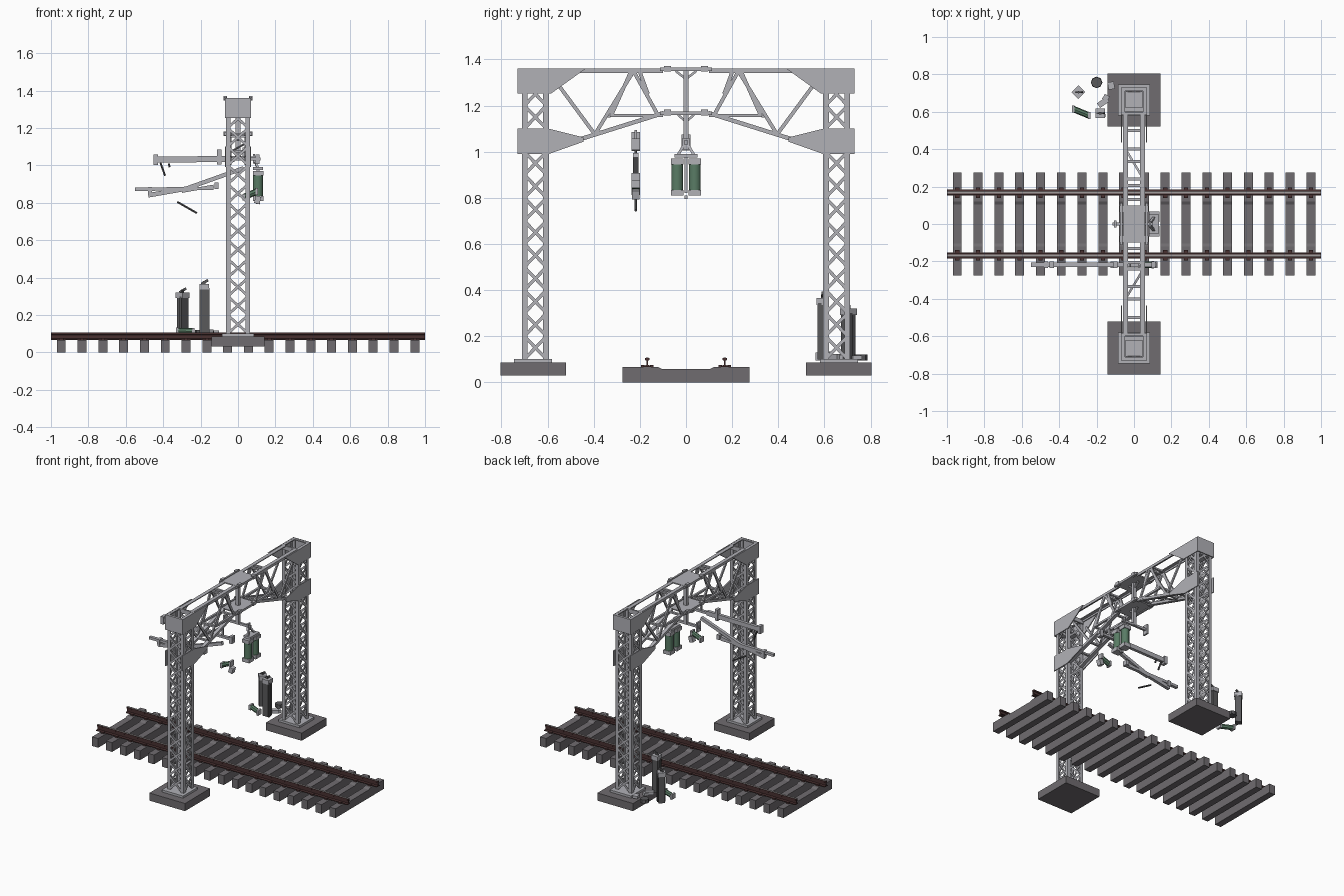
import bpy, bmesh, math
from mathutils import Matrix, Vector

cube = bpy.data.objects.get("Cube")
if cube:
    bpy.data.objects.remove(cube, do_unlink=True)


def material(name, *rgb):
    m = bpy.data.materials.new(name)
    m.use_nodes = True
    m.diffuse_color = (*rgb, 1)
    m.node_tree.nodes["Principled BSDF"].inputs["Base Color"].default_value = (*rgb, 1)
    return m


STEEL = material("light steel", 0.44, 0.44, 0.47)
CONCRETE = material("dark concrete", 0.16, 0.15, 0.16)
RUST = material("rusty rail", 0.065, 0.03, 0.03)
POLISHED = material("worn rail top", 0.36, 0.34, 0.34)
GREEN = material("green ceramic", 0.10, 0.20, 0.13)
DARK = material("dark casing", 0.10, 0.10, 0.105)


class Part:
    """Collects simple solids into one named object."""

    def __init__(self, name, mat):
        self.name, self.mat, self.bm = name, mat, bmesh.new()

    def box(self, center, size, turn=0, tilt=0):
        m = (Matrix.Translation(center) @ Matrix.Rotation(math.radians(turn), 4, 'Z')
             @ Matrix.Rotation(math.radians(tilt), 4, 'Y') @ Matrix.Diagonal((*size, 1)))
        bmesh.ops.create_cube(self.bm, size=1, matrix=m)

    def bar(self, p, q, width, depth, normal=(1, 0, 0), sides=0):
        p, q = Vector(p), Vector(q)
        d = (q - p).normalized()
        n = Vector(normal)
        n = (n - d * n.dot(d)).normalized()
        rot = Matrix((d.cross(n), n, d)).transposed().to_4x4()
        rot = Matrix.Translation((p + q) / 2) @ rot
        length = (q - p).length
        if sides:
            bmesh.ops.create_cone(self.bm, cap_ends=True, segments=sides, radius1=width / 2,
                                  radius2=depth / 2, depth=length, matrix=rot)
        else:
            bmesh.ops.create_cube(self.bm, size=1, matrix=rot @ Matrix.Diagonal((width, depth, length, 1)))

    def prism(self, outline, x0, x1):
        """Extrudes a (y, z) outline along x."""
        face = self.bm.faces.new([self.bm.verts.new((x0, y, z)) for y, z in outline])
        out = bmesh.ops.extrude_face_region(self.bm, geom=[face])["geom"]
        verts = [v for v in out if isinstance(v, bmesh.types.BMVert)]
        bmesh.ops.translate(self.bm, verts=verts, vec=(x1 - x0, 0, 0))

    def done(self, mirror="", smooth=False):
        bmesh.ops.recalc_face_normals(self.bm, faces=self.bm.faces[:])
        mesh = bpy.data.meshes.new(self.name)
        self.bm.to_mesh(mesh)
        self.bm.free()
        mesh.materials.append(self.mat)
        ob = bpy.data.objects.new(self.name, mesh)
        bpy.context.scene.collection.objects.link(ob)
        if mirror:
            mod = ob.modifiers.new("Mirror", 'MIRROR')
            mod.use_axis = ["x" in mirror, "y" in mirror, False]
            mod.use_mirror_merge = False
        if smooth:
            bpy.ops.object.select_all(action='DESELECT')
            ob.select_set(True)
            bpy.context.view_layer.objects.active = ob
            bpy.ops.object.shade_smooth_by_angle(angle=math.radians(40))
        return ob


# Track: sleepers with a lowered middle, rails and clips
sleepers, clips = Part("sleepers", CONCRETE), Part("rail_clips", RUST)
for i in range(18):
    x = -0.945 + i * 0.1112
    sleepers.prism([(-.275, 0), (.275, 0), (.275, .066), (.12, .066), (.105, .058),
                    (-.105, .058), (-.12, .066), (-.275, .066)], x - .024, x + .024)
    for y in (.148, .188):
        clips.box((x, y, .07), (.022, .016, .012))
sleepers.done()
clips.done("y")
rail = Part("rails", RUST)
half = [(.016, .066), (.016, .071), (.004, .075), (.004, .094), (.009, .097), (.009, .106)]
rail.prism([(.168 + y, z) for y, z in half] + [(.168 - y, z) for y, z in reversed(half)], -1, 1)
rail.done("y")
tread = Part("rail_treads", POLISHED)
tread.box((0, .168, .1065), (2, .012, .002))
tread.done("y")

# Tower footings
YC, YO, YI, XH = -.653, -.711, -.595, .065
footing = Part("footings", CONCRETE)
footing.box((0, -.663, .058), (.284, .284, .055))
footing.done("y")
base = Part("tower_base_plates", STEEL)
base.box((0, -.663, .093), (.17, .165, .016))
base.done("y")

# Towers: angle-iron corner posts and crossed lacing on four sides
posts, lacing = Part("tower_posts", STEEL), Part("tower_lacing", STEEL)
for y, s in ((YO, 1), (YI, -1)):
    posts.box((XH - .003, y + s * .012, .725), (.006, .024, 1.25))
    posts.box((XH - .012, y + s * .003, .725), (.024, .006, 1.25))
for i in range(12):
    z0, z1 = .1 + i * .1, .2 + i * .1
    lacing.bar((XH - .004, YO + .01, z0), (XH - .004, YI - .01, z1), .014, .005)
    lacing.bar((XH - .009, YI - .01, z0), (XH - .009, YO + .01, z1), .014, .005)
    for y in (YO + .004, YI - .004):
        lacing.bar((-XH + .01, y, z0), (XH - .01, y, z1), .014, .005, (0, 1, 0))
posts.done("xy")
lacing.done("xy")

# Gusset plates joining towers to the beam, and the boxed tower heads
gusset = Part("gusset_plates", STEEL)
gusset.prism([(-.73, 1.36), (-.435, 1.36), (-.585, 1.252), (-.73, 1.252)], .063, .07)
gusset.prism([(-.73, 1.1), (-.595, 1.1), (-.445, 1.062), (-.445, 1.043),
              (-.595, .99), (-.73, .99)], .063, .07)
gusset.done("xy")
head = Part("tower_heads", STEEL)
head.box((0, -.727, 1.306), (.14, .006, .108))
head.box((0, -.592, 1.345), (.13, .012, .03))
head.box((0, -.665, 1.256), (.09, .09, .008))
for x in (-.058, .058):
    head.box((x, -.66, 1.355), (.022, .13, .008))
head.box((0, -.72, 1.355), (.13, .02, .008))
head.done("y")

# Beam: chords and web members, one quarter mirrored
chords, web = Part("beam_chords", STEEL), Part("beam_web", STEEL)
chords.box((.046, -.345, 1.357), (.026, .49, .006))
chords.box((.056, -.345, 1.35), (.006, .49, .018))
chords.bar((.046, -.6, 1.01), (.046, -.1, 1.167), .018, .024)
chords.box((.052, -.215, 1.157), (.014, .23, .014))
for a, b in (((-.55, 1.285), (-.395, 1.075)), ((-.395, 1.075), (-.23, 1.345)),
             ((-.325, 1.155), (-.24, 1.345)), ((-.225, 1.345), (-.125, 1.165)),
             ((-.2, 1.345), (-.165, 1.25))):
    web.bar((.052, *a), (.052, *b), .016, .01)
chords.done("xy")
web.done("xy")
ties = Part("beam_cross_ties", STEEL)
for y, z in ((-.335, 1.155), (-.4, 1.075), (-.24, 1.352), (-.205, 1.352), (-.13, 1.16), (-.5, 1.045)):
    ties.box((0, y, z), (.1, .016, .012))
ties.bar((-.045, -.4, 1.07), (.045, -.25, 1.12), .012, .006, (0, 0, 1))
ties.done("y")

# Middle splice: chamfered plates, side rods and clamp blocks
splice = Part("middle_splice", STEEL)
for z in (1.357, 1.167):
    splice.box((0, 0, z), (.12, .2, .008))
    for x in (-.068, .068):
        splice.box((x, 0, z), (.012, .225, .016))
        for y in (-.08, .08):
            splice.box((x, y, z + .003), (.02, .03, .024))
splice.done()

# Central hanger: post, braces, spreader fork and carrier
hanger = Part("central_hanger", STEEL)
hanger.box((0, 0, 1.195), (.026, .022, .32))
for s in (-1, 1):
    hanger.bar((0, 0, 1.315), (0, s * .045, 1.35), .01, .01)
    hanger.bar((0, 0, 1.13), (0, s * .035, 1.16), .01, .01)
    hanger.bar((.08, 0, 1.045), (.107, s * .035, .985), .012, .012)
hanger.bar((-.115, 0, 1.04), (.1, 0, 1.04), .016, .016, (0, 1, 0))
hanger.box((-.1, 0, 1.04), (.012, .04, .07))
hanger.box((.085, 0, 1.035), (.012, .03, .05))
hanger.box((.107, 0, .983), (.055, .1, .016))
hanger.box((.107, 0, .9), (.014, .012, .16))
hanger.box((.107, 0, .802), (.02, .015, .015))
hanger.done()
caps, bodies = Part("insulator_caps", STEEL), Part("insulators", GREEN)
bodies.bar((.107, .038, .835), (.107, .038, .955), .054, .054, sides=10)
for z in (.822, .958):
    caps.box((.107, .038, z), (.056, .056, .026))
bodies.done("y", smooth=True)
caps.done("y")

# Side cantilever: horizontal arms, brace, clamps and loose drop rods
Y = -.218
arm = Part("cantilever_arms", STEEL)
for p, q, w in (((-.45, 1.03), (-.02, 1.035), .032), ((-.02, 1.035), (.12, 1.035), .016),
                ((-.48, .84), (-.28, .875), .024), ((-.28, .875), (.03, .985), .022),
                ((-.55, .872), (-.13, .877), .018), ((-.3, .86), (-.13, .89), .014)):
    arm.bar((p[0], Y, p[1]), (q[0], Y, q[1]), w, .022, (0, 1, 0))
for x, z, h in ((-.44, 1.03, .055), (.105, 1.033, .05), (-.47, .865, .04), (-.115, .89, .035), (-.1, 1.045, .08)):
    arm.box((x, Y, z), (.022, .036, h))
arm.box((.03, Y, 1.06), (.012, .012, .07))
arm.done()
rods = Part("loose_rods", DARK)
for x0, z0, x1, z1 in ((-.325, .805, -.22, .745), (-.415, 1.015, -.39, .945), (-.37, 1.01, -.365, .99)):
    rods.bar((x0, Y, z0), (x1, Y, z1), .012, .012, (0, 1, 0), sides=6)
rods.done()

# Broken insulators: one near the cantilever, one on the ground
broken, ends = Part("broken_insulators", GREEN), Part("broken_insulator_ends", STEEL)
for p, q in (((.03, Y, .83), (.1, Y, .86)), ((-.325, .615, .115), (-.24, .58, .112))):
    broken.bar(p, q, .034, .034, (0, 0, 1), sides=8)
    for c in (p, q):
        ends.bar(Vector(c) - Vector((.007, 0, 0)), Vector(c) + Vector((.007, 0, 0)), .038, .036, (0, 0, 1))
ends.box((.105, Y, .815), (.03, .034, .04), tilt=15)
broken.done(smooth=True)
ends.done()

# Trackside pillars with sloped lids
body, lid = Part("pillar_bodies", DARK), Part("pillar_caps", STEEL)
fin = Part("pillar_fins", DARK)
for x, y, top, turn in ((-.18, .592, .365, 0), (-.297, .705, .32, 45)):
    body.box((x, y, (top + .08) / 2), (.042, .042, top - .12), turn)
    lid.box((x, y, top - .014), (.052, .052, .03), turn)
    for sx in (-1, 1):
        off = Matrix.Rotation(math.radians(turn), 3, 'Z') @ Vector((sx * .022, -.012, 0))
        body.box((x + off.x, y + off.y, (top + .08) / 2), (.01, .016, top - .12), turn)
    fin.bar((x - .016, y, top), (x + .02, y, top + .022), .014, .008, (0, 1, 0))
    fin.box((x, y, top + .006), (.012, .012, .02), turn)
body.done()
lid.done()
fin.done()

# Scattered fittings beside the tower
scrap = Part("scattered_fittings", STEEL)
scrap.box((-.165, .65, .112), (.06, .03, .022), 35)
scrap.box((-.15, .675, .108), (.03, .03, .02), 60)
scrap.box((-.122, .74, .108), (.034, .04, .018), 10)
scrap.done()
ring = Part("scattered_flange", DARK)
ring.bar((-.2, .757, .095), (-.2, .757, .12), .062, .058, sides=8)
ring.done()
